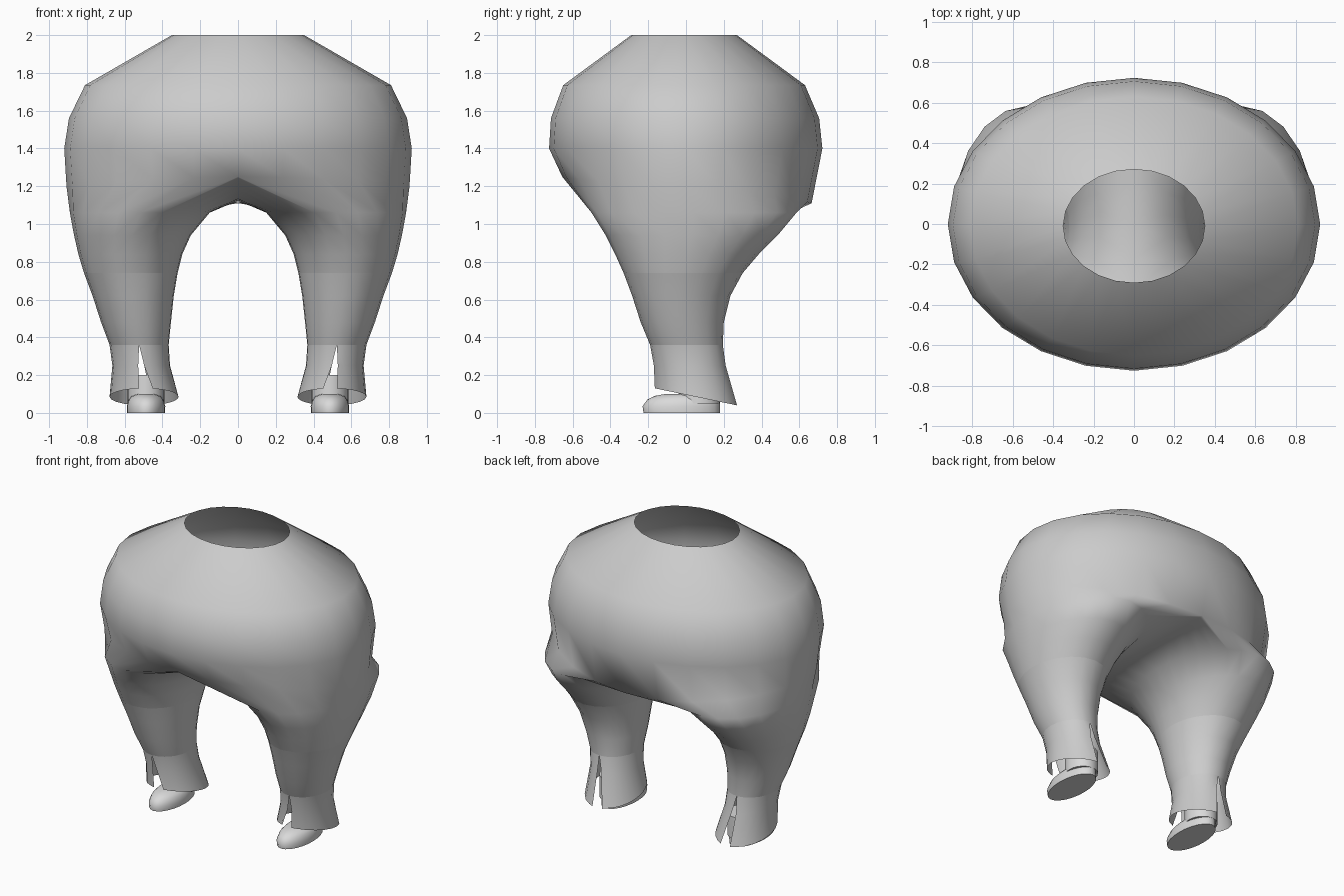
import bpy, bmesh, math

if "Cube" in bpy.data.objects:
    bpy.data.objects.remove(bpy.data.objects["Cube"])

N = 24  # points around every ring


def material(name, value):
    m = bpy.data.materials.new(name)
    m.diffuse_color = (value, value, value, 1)
    m.use_nodes = True
    m.node_tree.nodes["Principled BSDF"].inputs["Base Color"].default_value = m.diffuse_color
    return m


cloth = material("grey cloth", 0.6)
leather = material("light grey shoe", 0.7)


def finish(bm, name, mat, angle=60):
    bmesh.ops.recalc_face_normals(bm, faces=bm.faces)
    me = bpy.data.meshes.new(name)
    bm.to_mesh(me)
    bm.free()
    me.materials.append(mat)
    ob = bpy.data.objects.new(name, me)
    bpy.context.collection.objects.link(ob)
    bpy.ops.object.select_all(action="DESELECT")
    ob.select_set(True)
    bpy.context.view_layer.objects.active = ob
    bpy.ops.object.shade_smooth_by_angle(angle=math.radians(angle))
    return ob


def bridge(bm, a, b):
    n = len(a)
    for i in range(n):
        j = (i + 1) % n
        bm.faces.new((a[i], a[j], b[j], b[i]))


def ellipse(bm, rx, y0, y1, z):
    cy, ry = (y0 + y1) / 2, (y1 - y0) / 2
    return [bm.verts.new((rx * math.cos(t), cy + ry * math.sin(t), z))
            for t in (math.tau * i / N for i in range(N))]


# Leg ring angles: 12 wide steps over the outside, 12 narrow ones inside
ANGLES = [-108 + 18 * i for i in range(12)] + [108 + 12 * i for i in range(12)]


def leg_point(side, deg, inner, outer, y0, y1, z):
    t = math.radians(deg)
    x = (inner + outer) / 2 + (outer - inner) / 2 * math.cos(t)
    return (side * x, (y0 + y1) / 2 + (y1 - y0) / 2 * math.sin(t), z)


def leg_ring(bm, side, *dims):
    return [bm.verts.new(leg_point(side, a, *dims)) for a in ANGLES]


KNEE = (0.32, 0.815, -0.33, 0.30, 0.74)
ANKLE = (0.367, 0.68, -0.19, 0.195, 0.36)

# Seat: open waist, rounded hips, then a split into two thighs
bm = bmesh.new()
rings = [ellipse(bm, *r) for r in (
    (0.35, -0.29, 0.27, 2.0), (0.81, -0.65, 0.63, 1.735),
    (0.895, -0.715, 0.705, 1.56), (0.92, -0.725, 0.722, 1.4))]
hem = []
for i in range(N):
    t = math.tau * i / N
    s = math.sin(t)
    z = 1.2 + (0.05 * s * s if s < 0 else -0.09 * s * s)
    hem.append(bm.verts.new((0.908 * math.cos(t), (0.655 if s < 0 else 0.665) * s, z)))
rings.append(hem)
for a, b in zip(rings, rings[1:]):
    bridge(bm, a, b)
# Crotch line from back to front
crotch = []
for k in range(1, 12):
    u = math.cos(math.pi * k / 12)
    z = 1.125 + (0.125 * u * u if u < 0 else -0.015 * u * u)
    crotch.append(bm.verts.new((0, 0.66 * u, z)))
for side in (1, -1):
    order = [(18 + i) % N if side > 0 else 18 - i for i in range(13)]
    prev = [hem[i] for i in order] + crotch
    for dims in ((0.15, 0.89, -0.50, 0.585, 1.06), (0.25, 0.868, -0.425, 0.485, 0.94),
                 (0.295, 0.845, -0.375, 0.385, 0.84), KNEE):
        ring = leg_ring(bm, side, *dims)
        bridge(bm, prev, ring)
        prev = ring
finish(bm, "trouser_seat", cloth)

for side, tag in ((1, "right"), (-1, "left")):
    # Lower leg
    bm = bmesh.new()
    prev = leg_ring(bm, side, *KNEE)
    for dims in ((0.34, 0.77, -0.285, 0.235, 0.62),
                 (0.355, 0.725, -0.24, 0.2, 0.48), ANKLE):
        ring = leg_ring(bm, side, *dims)
        bridge(bm, prev, ring)
        prev = ring
    finish(bm, "lower_leg_" + tag, cloth)

    # Flared cuff with a V slit at front and back
    bm = bmesh.new()
    top = leg_ring(bm, side, *ANKLE)
    rows = []
    for dims, gap, slant in (((0.36, 0.665, -0.17, 0.21, 0.25), 0.016, 0),
                             ((0.315, 0.68, -0.165, 0.27, 0.09), 0.036, 1)):
        left, right = [], []
        for a in ANGLES:
            x, y, z = leg_point(side, a, *dims)
            if slant:
                z = 0.13 - 0.09 * (y + 0.165) / 0.435
            g = side * gap if a in (-90, 90) else 0
            c = -side * 0.01 * slant if g else 0
            left.append(bm.verts.new((x + c - g, y, z)))
            right.append(bm.verts.new((x + c + g, y, z)) if g else left[-1])
        rows.append((left, right))
    prev = (top, top)
    for row in rows:
        for i in range(N):
            j = (i + 1) % N
            k = 1 if 1 <= i < 11 else 0  # outer panel uses the outer slit edge
            bm.faces.new((prev[k][i], prev[k][j], row[k][j], row[k][i]))
        prev = row
    finish(bm, "cuff_" + tag, cloth)

    # Shoe: flat sole, domed toe, upright heel
    bm = bmesh.new()
    prev = None
    for hw, y0, y1, z in ((0.1, -0.225, 0.18, 0), (0.102, -0.23, 0.18, 0.035),
                          (0.092, -0.205, 0.18, 0.07), (0.075, -0.165, 0.17, 0.09),
                          (0.045, -0.11, 0.15, 0.1)):
        ring = ellipse(bm, hw, y0, y1, z)
        if prev:
            bridge(bm, prev, ring)
        else:
            bm.faces.new(ring)
        prev = ring
    bm.faces.new(prev)
    bmesh.ops.translate(bm, verts=bm.verts, vec=(side * 0.487, 0, 0))
    finish(bm, "shoe_" + tag, leather, 50)

    # Ankle hidden in the cuff
    bm = bmesh.new()
    low, high = (ellipse(bm, 0.098, -0.04, 0.18, z) for z in (0.05, 0.2))
    bridge(bm, low, high)
    bm.faces.new(low)
    bm.faces.new(high)
    bmesh.ops.translate(bm, verts=bm.verts, vec=(side * 0.487, 0, 0))
    finish(bm, "ankle_" + tag, leather, 50)
